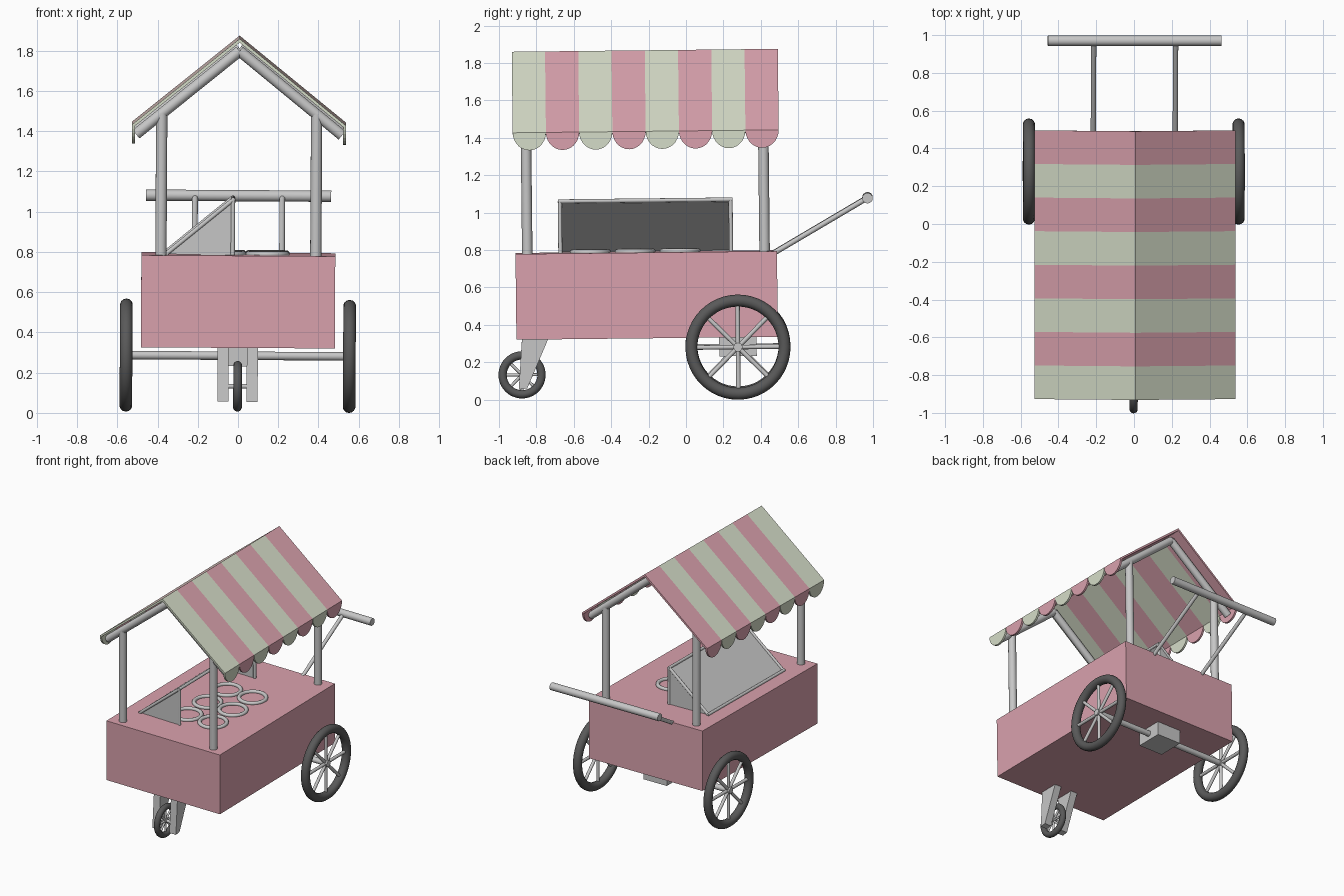
import bpy, bmesh, math
from mathutils import Vector, Matrix

if "Cube" in bpy.data.objects:
    bpy.data.objects.remove(bpy.data.objects["Cube"])


def material(name, rgb):
    m = bpy.data.materials.new(name)
    m.diffuse_color = (*rgb, 1)
    m.use_nodes = True
    m.node_tree.nodes["Principled BSDF"].inputs["Base Color"].default_value = m.diffuse_color
    return m


PINK = material("pink paint", (0.70, 0.36, 0.42))
CREAM = material("pale green cream", (0.67, 0.72, 0.58))
METAL = material("grey metal", (0.57, 0.57, 0.57))
TYRE = material("dark rubber", (0.10, 0.10, 0.10))


def finish(name, bm, mat, smooth=False):
    me = bpy.data.meshes.new(name)
    bm.to_mesh(me)
    bm.free()
    me.materials.append(mat)
    ob = bpy.data.objects.new(name, me)
    bpy.context.collection.objects.link(ob)
    if smooth:
        bpy.ops.object.select_all(action='DESELECT')
        ob.select_set(True)
        bpy.context.view_layer.objects.active = ob
        bpy.ops.object.shade_smooth_by_angle(angle=math.radians(40))
    return ob


def add_tube(bm, p, q, r, sides=16):
    p, q = Vector(p), Vector(q)
    d = q - p
    mat = Matrix.Translation((p + q) / 2) @ d.to_track_quat('Z', 'Y').to_matrix().to_4x4()
    bmesh.ops.create_cone(bm, cap_ends=True, segments=sides, radius1=r, radius2=r,
                          depth=d.length, matrix=mat)


def tube(name, p, q, r, mat=METAL):
    bm = bmesh.new()
    add_tube(bm, p, q, r)
    return finish(name, bm, mat, True)


def box(name, lo, hi, mat):
    lo, hi = Vector(lo), Vector(hi)
    bm = bmesh.new()
    bmesh.ops.create_cube(bm, size=1, matrix=Matrix.Translation((lo + hi) / 2)
                          @ Matrix.Diagonal((*(hi - lo), 1)))
    return finish(name, bm, mat)


def prism(name, pts, direction, mat):
    """Extrude a planar outline of 3D points along a vector."""
    bm = bmesh.new()
    f = bm.faces.new([bm.verts.new(p) for p in pts])
    new = bmesh.ops.extrude_face_region(bm, geom=[f], use_keep_orig=True)["geom"]
    bmesh.ops.translate(bm, vec=direction,
                        verts=[v for v in new if isinstance(v, bmesh.types.BMVert)])
    bmesh.ops.recalc_face_normals(bm, faces=bm.faces)
    return finish(name, bm, mat)


def torus(name, centre, major, minor, axis, mat):
    bm = bmesh.new()
    n, k = 48, 14
    turn = Vector(axis).to_track_quat('Z', 'Y').to_matrix()
    rows = []
    for i in range(n):
        a = math.tau * i / n
        row = []
        for j in range(k):
            b = math.tau * j / k
            r = major + minor * math.cos(b)
            v = Vector((r * math.cos(a), r * math.sin(a), minor * math.sin(b)))
            row.append(bm.verts.new(Vector(centre) + turn @ v))
        rows.append(row)
    for i in range(n):
        for j in range(k):
            bm.faces.new((rows[i][j], rows[(i + 1) % n][j],
                          rows[(i + 1) % n][(j + 1) % k], rows[i][(j + 1) % k]))
    return finish(name, bm, mat, True)


def wheel(name, c, radius, minor, spoke_r, hub_r):
    c = Vector(c)
    torus(name + "_tyre", c, radius - minor, minor, (1, 0, 0), TYRE)
    bm = bmesh.new()
    for i in range(8):
        a = math.tau * i / 8
        add_tube(bm, c, c + Vector((0, math.cos(a), math.sin(a))) * (radius - 1.5 * minor),
                 spoke_r, 10)
    add_tube(bm, c - Vector((minor * 0.7, 0, 0)), c + Vector((minor * 0.7, 0, 0)), hub_r)
    finish(name + "_spokes", bm, METAL, True)


# Cart body
box("cart_body", (-0.482, -0.905, 0.338), (0.482, 0.493, 0.796), PINK)

# Wheels, axle and axle block
WY, WZ = 0.279, 0.286
for side, s in (("left", -1), ("right", 1)):
    wheel(side + "_wheel", (s * 0.555, WY, WZ), 0.281, 0.032, 0.012, 0.024)
tube("rear_axle", (-0.56, WY, WZ), (0.56, WY, WZ), 0.021)
box("axle_block", (-0.1, WY - 0.1, 0.235), (0.1, WY + 0.1, 0.345), METAL)

# Front caster with tapered fork plates
FY, FZ = -0.877, 0.147
wheel("front_wheel", (0, FY, FZ), 0.126, 0.022, 0.008, 0.016)
tube("front_axle", (-0.07, FY, FZ), (0.07, FY, FZ), 0.012)
for side, x in (("left", -0.10), ("right", 0.045)):
    prism(side + "_fork", [(x, -0.875, 0.345), (x, -0.732, 0.345), (x, -0.85, 0.075),
                           (x, -0.895, 0.07)], (0.055, 0, 0), METAL)

# Roof posts and rafters
for end, y in (("front", -0.842), ("rear", 0.427)):
    for side, s in (("left", -1), ("right", 1)):
        tube(f"{end}_{side}_post", (s * 0.385, y, 0.78), (s * 0.385, y, 1.50), 0.028)
        tube(f"{end}_{side}_rafter", (0, y, 1.813), (s * 0.512, y, 1.397), 0.027)

# Striped awning, each stripe ending in a round scallop
Y0, STEP = -0.913, 0.1778
EAVE_X, EAVE_Z, RIDGE_Z = 0.532, 1.445, 1.875
for i in range(8):
    a, b = Y0 + i * STEP, Y0 + (i + 1) * STEP
    bm = bmesh.new()
    r0, e0, e1, r1 = [bm.verts.new(p) for p in (
        (0, a, RIDGE_Z), (EAVE_X, a, EAVE_Z), (EAVE_X, b, EAVE_Z), (0, b, RIDGE_Z))]
    bm.faces.new((r0, e0, e1, r1))
    arc = []
    for t in range(1, 14):
        ang = math.pi * t / 14
        arc.append(bm.verts.new((EAVE_X, (a + b) / 2 - STEP / 2 * math.cos(ang),
                                 EAVE_Z - 0.095 * math.sin(ang))))
    bm.faces.new([e1, e0] + arc)
    stripe = finish(f"awning_stripe_{i + 1}", bm, CREAM if i % 2 == 0 else PINK)
    solid = stripe.modifiers.new("thickness", 'SOLIDIFY')
    solid.thickness, solid.offset = 0.015, -1
    stripe.modifiers.new("both_sides", 'MIRROR').use_clip = False

# Sloping food guard with triangular ends, open to the right
LOW, TOP = (-0.36, 0.80), (-0.028, 1.072)
GY0, GY1 = -0.665, 0.248
prism("guard_panel", [(LOW[0], GY0, LOW[1]), (TOP[0], GY0, TOP[1]),
                      (TOP[0], GY0, TOP[1] - 0.012), (LOW[0] + 0.015, GY0, LOW[1])],
      (0, GY1 - GY0, 0), METAL)
bm = bmesh.new()
for y in (GY0, GY1):
    add_tube(bm, (LOW[0], y, LOW[1]), (TOP[0], y, TOP[1]), 0.011)
    add_tube(bm, (TOP[0], y, 0.79), (TOP[0], y, TOP[1]), 0.011)
for x, z in (LOW, TOP):
    add_tube(bm, (x, GY0 - 0.01, z), (x, GY1 + 0.01, z), 0.011)
finish("guard_frame", bm, METAL, True)
for end, y in (("front", GY0), ("rear", GY1)):
    prism(end + "_guard_end", [(LOW[0], y - 0.004, LOW[1]), (TOP[0], y - 0.004, 0.795),
                               (TOP[0], y - 0.004, TOP[1])], (0, 0.008, 0), METAL)

# Tub rings on the counter
for i, y in enumerate((-0.505, -0.265, -0.025)):
    for side, x in (("left", -0.07), ("right", 0.145)):
        torus(f"tub_ring_{side}_{i + 1}", (x, y, 0.801), 0.095, 0.014, (0, 0, 1), METAL)

# Push handle
for side, s in (("left", -1), ("right", 1)):
    tube(side + "_handle_arm", (s * 0.217, 0.46, 0.775), (s * 0.217, 0.98, 1.074), 0.014)
tube("handle_bar", (-0.46, 0.98, 1.074), (0.46, 0.98, 1.074), 0.028)

# The whole cart leans very slightly
lean = Matrix.Translation((-0.003, 0.002, -0.005)) @ Matrix.Rotation(0.011, 4, 'X') \
    @ Matrix.Rotation(0.006, 4, 'Y')
for ob in bpy.context.collection.objects:
    ob.matrix_world = lean @ ob.matrix_world
